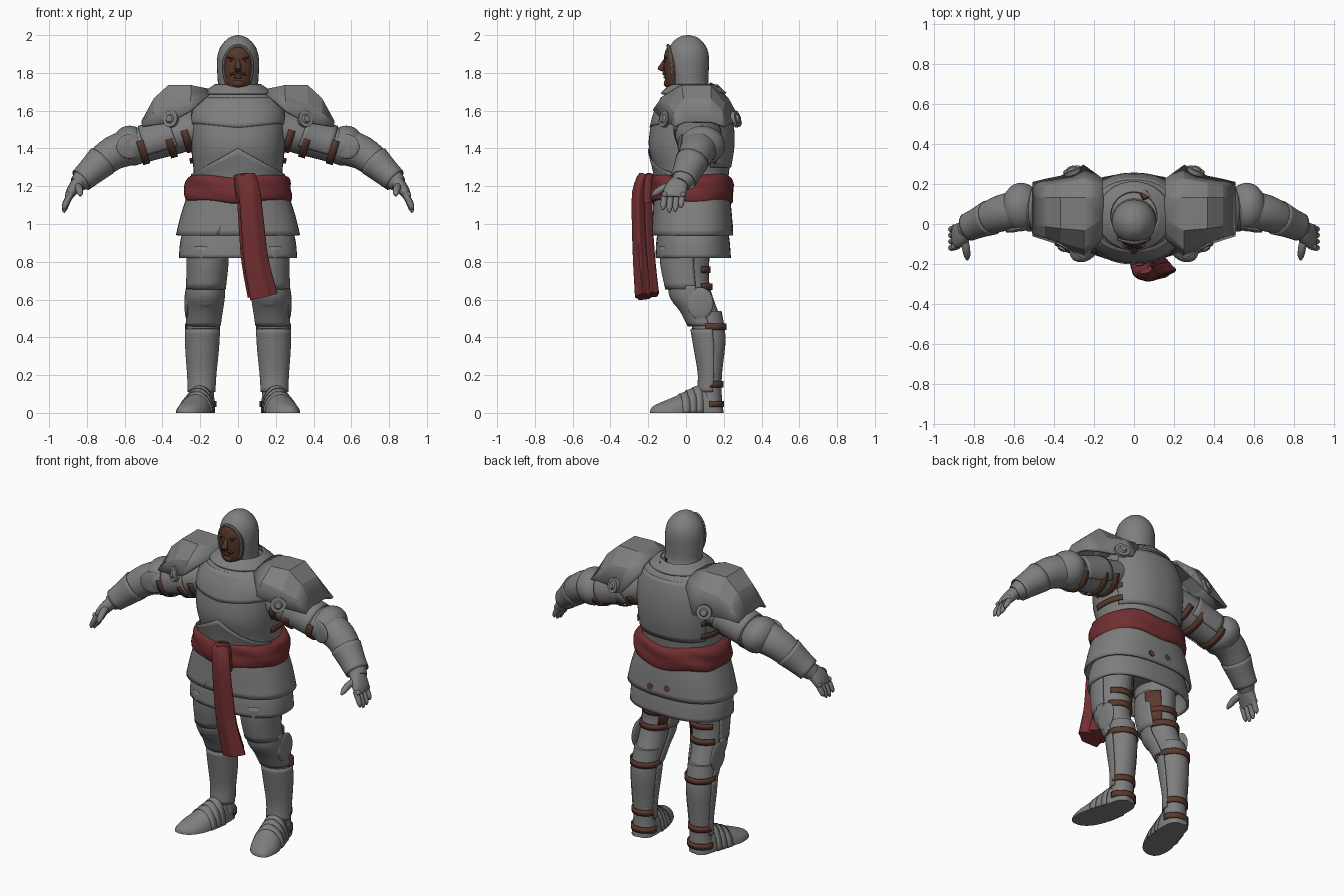
import bpy, bmesh, math
from mathutils import Vector, Matrix
X, Y, Z = Vector((1, 0, 0)), Vector((0, 1, 0)), Vector((0, 0, 1))


def material(name, rgb):
    m = bpy.data.materials.new(name)
    m.diffuse_color = (*rgb, 1)
    return m


STEEL = material("steel grey", (0.21, 0.21, 0.21))
CLOTH = material("sash red", (0.17, 0.028, 0.031))
LEATHER = material("leather brown", (0.105, 0.043, 0.026))
SKIN = material("skin brown", (0.09, 0.038, 0.023))
HAIR = material("hair dark", (0.045, 0.02, 0.013))


def finish(name, bm, mat, mirror=False, thick=0, angle=35):
    bmesh.ops.recalc_face_normals(bm, faces=bm.faces)
    me = bpy.data.meshes.new(name)
    bm.to_mesh(me)
    bm.free()
    me.materials.append(mat)
    ob = bpy.data.objects.new(name, me)
    bpy.context.collection.objects.link(ob)
    bpy.ops.object.select_all(action='DESELECT')
    ob.select_set(True)
    bpy.context.view_layer.objects.active = ob
    bpy.ops.object.shade_smooth_by_angle(angle=math.radians(angle))
    if thick:
        s = ob.modifiers.new("thickness", 'SOLIDIFY')
        s.thickness, s.offset = thick, 0
    if mirror:
        ob.modifiers.new("mirror", 'MIRROR')
    return ob


def spline(rows, sub):
    """Catmull-Rom through the rows so lofts curve smoothly."""
    out = []
    for i in range(len(rows) - 1):
        p = [rows[max(0, min(len(rows) - 1, i + k))] for k in (-1, 0, 1, 2)]
        for s in range(sub):
            t = s / sub
            out.append([0.5 * (2 * b + (c - a) * t + (2 * a - 5 * b + 4 * c - d) * t * t
                        + (3 * b - a - 3 * c + d) * t ** 3) for a, b, c, d in zip(*p)])
    return out + [list(rows[-1])]


def loft(name, rows, mat, side=None, n=32, arc=None, power=1, sub=3, cap=True, edit=None, wave=None, **kw):
    """Rows are (x, y, z, ru, rv). Upright rings unless side gives the ring's u direction."""
    rows = spline(rows, sub)
    c = [Vector(r[:3]) for r in rows]
    bm, rings = bmesh.new(), []
    a0, a1 = [math.radians(a) for a in (arc or (0, 360))]
    for i, r in enumerate(rows):
        d = Z if side is None else (c[min(i + 1, len(c) - 1)] - c[max(i - 1, 0)]).normalized()
        s = side or X
        u = (s - d * s.dot(d)).normalized()
        v = d.cross(u)
        ring = []
        for k in range(n + (1 if arc else 0)):
            a = a0 + (a1 - a0) * k / n
            f = wave(a, i / (len(rows) - 1)) if wave else 1
            ca, sa = math.cos(a), math.sin(a)
            p = c[i] + u * r[3] * f * math.copysign(abs(ca) ** power, ca) + v * r[4] * f * math.copysign(abs(sa) ** power, sa)
            ring.append(bm.verts.new(edit(p, i / (len(rows) - 1)) if edit else p))
        rings.append(ring)
    for A, B in zip(rings, rings[1:]):
        for k in range(n):
            j = (k + 1) % len(A)
            bm.faces.new((A[k], A[j], B[j], B[k]))
    if cap and not arc:
        bm.faces.new(rings[0])
        bm.faces.new(rings[-1])
    return finish(name, bm, mat, **kw)


def ball(name, loc, size, mat, rot=None, mirror=False):
    bm = bmesh.new()
    M = Matrix.Translation(loc) @ (rot or Matrix()) @ Matrix.Diagonal((*size, 1))
    bmesh.ops.create_uvsphere(bm, u_segments=24, v_segments=14, radius=1, matrix=M)
    return finish(name, bm, mat, mirror)


def disc(name, loc, normal, r, h, mat, mirror=True, r2=None, seg=20):
    bm = bmesh.new()
    M = Matrix.Translation(loc) @ Vector(normal).to_track_quat('Z', 'Y').to_matrix().to_4x4()
    bmesh.ops.create_cone(bm, cap_ends=True, segments=seg, radius1=r, radius2=r2 or r, depth=h, matrix=M)
    return finish(name, bm, mat, mirror)


# Head: hood, face showing through it, rim and features
loft("hood", [(0, .03, 1.67, .13, .12), (0, .022, 1.73, .108, .1), (0, .015, 1.8, .11, .105), (0, .012, 1.88, .11, .11),
              (0, .01, 1.94, .092, .096), (0, .01, 1.985, .05, .055), (0, .01, 2.0, .008, .008)], STEEL, sub=4)
loft("face", [(0, -.03, 1.715, .05, .06), (0, -.03, 1.735, .07, .078), (0, -.03, 1.78, .083, .083), (0, -.03, 1.83, .089, .086),
              (0, -.03, 1.88, .086, .087), (0, -.03, 1.92, .068, .078), (0, -.03, 1.945, .04, .06)], SKIN)
rim = [(.077 * math.cos(a), -.086 - .01 * math.sin(a) + .012 * abs(math.cos(a)), 1.83 + .115 * math.sin(a), .009, .009)
       for a in [k * math.tau / 24 for k in range(25)]]
loft("hood_rim", rim, STEEL, side=Y, n=8, sub=1)
loft("nose", [(0, -.108, 1.875, .009, .008), (0, -.122, 1.85, .012, .012), (0, -.133, 1.822, .018, .017),
              (0, -.116, 1.808, .012, .012)], SKIN, n=12)
ball("brow", (.033, -.107, 1.876), (.027, .011, .006), SKIN, Matrix.Rotation(-.2, 4, 'Y'), True)
ball("eye", (.032, -.106, 1.86), (.014, .006, .004), HAIR, mirror=True)
ball("moustache", (.02, -.115, 1.797), (.026, .01, .007), HAIR, Matrix.Rotation(.3, 4, 'Y'), True)
ball("lip", (0, -.11, 1.776), (.022, .01, .007), SKIN)
ball("chin", (0, -.09, 1.745), (.036, .028, .024), SKIN)

# Torso: cuirass, gorget, plate edges
loft("cuirass", [(0, .035, 1.18, .235, .185), (0, .033, 1.28, .235, .195), (0, .025, 1.4, .248, .222),
                 (0, .03, 1.52, .255, .217), (0, .035, 1.6, .245, .2), (0, .045, 1.67, .205, .172), (0, .045, 1.715, .13, .125)],
     STEEL, power=.88, n=40)
loft("gorget", [(0, .04, 1.69, .185, .17), (0, .04, 1.718, .145, .14), (0, .04, 1.735, .118, .122)], STEEL, thick=.012, cap=False)
loft("chest_plate", [(0, .03, 1.53, .255, .22), (0, .035, 1.6, .247, .204), (0, .045, 1.67, .205, .175)], STEEL, power=.88,
     arc=(195, 345), thick=.006, edit=lambda p, t: p - Z * .02 * (1 - t) * max(0, 1 - abs(p.x) / .2))
loft("belly_plate", [(0, .033, 1.2, .24, .195), (0, .031, 1.28, .241, .203), (0, .027, 1.4, .25, .226)], STEEL, power=.88,
     arc=(190, 350), thick=.006, edit=lambda p, t: p - Z * .55 * abs(p.x) * t)
loft("back_plate", [(0, .035, 1.3, .24, .2), (0, .027, 1.42, .252, .226), (0, .03, 1.56, .254, .216), (0, .042, 1.66, .21, .18)],
     STEEL, power=.88, arc=(25, 155), thick=.008)
for i, z in enumerate((1.32, 1.4)):
    loft(f"side_strap_{i}", [(0, .03, z, .25, .223), (0, .03, z + .03, .253, .227)], LEATHER, power=.88, arc=(-12, 32), n=10,
         sub=1, thick=.008, mirror=True)
disc("neck_buckle", (.055, .145, 1.728), (.2, .5, 1), .027, .02, LEATHER, False, seg=4)

# Skirt plates below the waist
loft("skirt_upper", [(0, .03, 1.15, .262, .195), (0, .033, 1.05, .295, .203), (0, .033, .94, .322, .21)], STEEL, power=.82,
     n=48, cap=False, thick=.014)
loft("skirt_lower", [(0, .037, .96, .285, .18), (0, .037, .9, .3, .188), (0, .038, .82, .306, .193)], STEEL, power=.82,
     n=48, cap=False, thick=.014)
loft("skirt_flap", [(-.05, -.158, 1.11, .005, .006), (-.11, -.176, .94, .005, .006)], STEEL, n=8)
loft("skirt_lining", [(0, .035, .93, .275, .175), (0, .035, .95, .275, .175)], STEEL, power=.82, sub=1)
for x, z in ((-.04, 1.0), (.075, .985)):
    disc("skirt_buckle", (x, .24, z), (0, 1, .12), .022, .014, LEATHER, False, seg=6)

# Red sash with folds, knot and hanging tail
loft("sash", [(0, .03, 1.115, .262, .2), (0, .03, 1.125, .278, .217), (0, .03, 1.16, .285, .223), (0, .03, 1.19, .282, .221),
              (0, .03, 1.22, .28, .22), (0, .03, 1.245, .268, .212), (0, .03, 1.255, .245, .195)], CLOTH, power=.85, n=64,
     wave=lambda a, t: 1 + .014 * math.sin(5 * a + 9 * t), edit=lambda p, t: p - Z * .01 * math.cos(18 * p.x))
loft("sash_knot", [(.035, -.2, 1.265, .035, .03), (.035, -.212, 1.25, .05, .052), (.04, -.217, 1.18, .055, .058),
                   (.05, -.215, 1.11, .05, .05)], CLOTH, wave=lambda a, t: 1 + .05 * math.sin(5 * a))
for i, (dx, dy, w) in enumerate(((0, 0, 0), (-.025, .04, -.012))):
    loft(f"sash_tail_{i}", [(.045 + dx, -.225 + dy, 1.26, .045, .025), (.06 + dx, -.25 + dy, 1.17, .056 + w, .034),
                            (.075 + dx, -.25 + dy, 1.0, .06 + w, .035), (.095 + dx, -.24 + dy, .8, .064 + w, .038),
                            (.135 + dx, -.225 + dy, .615 + dy / 4, .072 + w, .042)], CLOTH, side=X, n=40,
         wave=lambda a, t: 1 + .09 * t ** .5 * math.sin(5 * a + 1))

# Legs, one side mirrored
loft("thigh", [(.152, .0, .96, .108, .13), (.16, -.002, .8, .103, .125), (.168, .01, .7, .097, .112), (.178, .045, .61, .084, .098),
               (.184, .1, .5, .078, .085)], STEEL, mirror=True)
loft("thigh_plate", [(.161, -.003, .88, .108, .133), (.162, -.003, .78, .107, .129), (.17, .012, .655, .101, .118)], STEEL,
     arc=(150, 380), thick=.008, mirror=True)
loft("greave", [(.184, .1, .54, .078, .088), (.188, .12, .44, .083, .086), (.19, .13, .36, .081, .078), (.192, .132, .22, .07, .06),
                (.193, .13, .13, .064, .058), (.193, .13, .05, .07, .062)], STEEL, mirror=True)
loft("greave_plate", [(.188, .116, .445, .09, .09), (.19, .126, .34, .086, .082), (.192, .13, .2, .074, .064),
                      (.193, .125, .11, .07, .066)], STEEL, arc=(165, 375), thick=.007, mirror=True)
loft("knee_plate", [(.172, .02, .675, .1, .112), (.174, .035, .61, .1, .116), (.178, .07, .54, .094, .099), (.184, .1, .46, .088, .087)],
     STEEL, arc=(165, 375), thick=.008, mirror=True)
ball("knee_cap", (.172, -.015, .61), (.075, .06, .06), STEEL, Matrix.Rotation(-.4, 4, 'X'), True)
ball("knee_wing", (.27, .075, .58), (.014, .07, .085), STEEL, mirror=True)
for i, (x, z, cy, rx, ry, a0, a1) in enumerate(((.162, .74, .003, .102, .122, 40, 170), (.172, .65, .028, .094, .109, 30, 175),
                                                (.188, .438, .12, .088, .09, -10, 190), (.193, .135, .13, .07, .063, -10, 190),
                                                (.193, .03, .13, .075, .066, -5, 185))):
    loft(f"leg_strap_{i}", [(x, cy, z, rx, ry), (x, cy, z + .034, rx, ry)], LEATHER, arc=(a0, a1), n=20, sub=1, thick=.009, mirror=True)
loft("inner_thigh_leather", [(.157, .0, .87, .108, .131), (.168, .005, .68, .1, .115)], LEATHER, arc=(120, 165), n=8, thick=.008, mirror=True)


# Armoured shoes, flattened on the ground, with overlapping lames
def flat(p, t):
    return Vector((p.x, p.y, max(p.z, 0)))


foot = [(.188, .193, 0, .03, .05), (.192, .165, 0, .06, .1), (.2, .1, 0, .073, .15), (.21, .03, 0, .077, .13),
        (.232, -.05, 0, .086, .09), (.258, -.12, 0, .076, .06), (.28, -.17, 0, .045, .036), (.286, -.188, 0, .012, .012)]
loft("shoe", foot, STEEL, side=X, edit=flat, mirror=True)
for i, (x, y, w, h) in enumerate(((.205, .055, .08, .146), (.213, .02, .083, .13), (.222, -.015, .086, .112))):
    loft(f"shoe_lame_{i}", [(x - .003, y + .02, 0, w, h), (x + .006, y - .02, 0, w, h - .014)], STEEL, side=X, arc=(0, 180), n=20, sub=1,
         thick=.007, edit=flat, mirror=True)

# Faceted shoulder plates: arches of (y, z) at each x
ARCHES = [(.155, (-.06, 1.68), (-.03, 1.695), (.03, 1.708), (.13, 1.708), (.19, 1.69), (.22, 1.65)),
          (.25, (-.17, 1.6), (-.12, 1.67), (-.03, 1.728), (.13, 1.728), (.22, 1.66), (.29, 1.53)),
          (.365, (-.1, 1.535), (-.085, 1.63), (-.02, 1.73), (.13, 1.73), (.2, 1.64), (.235, 1.53)),
          (.44, (-.075, 1.525), (-.06, 1.59), (-.01, 1.66), (.13, 1.66), (.19, 1.59), (.22, 1.525)),
          (.505, (-.055, 1.515), (-.045, 1.525), (-.005, 1.54), (.13, 1.54), (.18, 1.525), (.205, 1.515))]
bm = bmesh.new()
grid = [[bm.verts.new((x, y, z)) for y, z in pts] for x, *pts in ARCHES]
for A, B in zip(grid, grid[1:]):
    for k in range(5):
        bm.faces.new((A[k], A[k + 1], B[k + 1], B[k]))
finish("shoulder_plate", bm, STEEL, True, .016, 18)
for name, loc, nrm in (("front", Vector((.355, -.112, 1.555)), Vector((.5, -.85, .2))), ("back", Vector((.31, .265, 1.555)), Vector((.35, .9, .25)))):
    disc(f"{name}_rondel", loc, nrm, .044, .022, STEEL)
    disc(f"{name}_rondel_boss", loc + nrm * .014, nrm, .028, .016, STEEL, r2=.018)

# Arms
loft("upper_arm", [(.2, .05, 1.51, .12, .1), (.33, .065, 1.47, .115, .1), (.45, .075, 1.435, .105, .096), (.58, .075, 1.4, .1, .095)],
     STEEL, side=Y, mirror=True)
loft("arm_plate", [(.33, .065, 1.475, .121, .106), (.41, .073, 1.447, .114, .102), (.5, .076, 1.42, .11, .1)], STEEL, side=Y,
     arc=(-40, 215), thick=.007, mirror=True)
ball("elbow_plate", (.565, .085, 1.415), (.095, .122, .108), STEEL, Matrix.Rotation(.45, 4, 'Y'), True)
ball("elbow_wing", (.575, -.022, 1.41), (.07, .014, .065), STEEL, Matrix.Rotation(-.25, 4, 'Z'), True)
loft("forearm", [(.58, .07, 1.405, .098, .096), (.66, .055, 1.375, .092, .09), (.74, .025, 1.315, .08, .08), (.81, -.005, 1.25, .062, .06),
                 (.85, -.03, 1.21, .048, .045)], STEEL, side=Y, mirror=True)
loft("cuff", [(.72, .032, 1.333, .086, .085), (.78, .006, 1.277, .073, .071), (.83, -.015, 1.232, .068, .062)], STEEL, side=Y,
     cap=False, thick=.007, mirror=True)
for i, (x, y, z, r, a) in enumerate(((.265, .058, 1.492, .121, 175), (.35, .066, 1.463, .119, 185), (.495, .076, 1.421, .112, 165))):
    loft(f"arm_strap_{i}", [(x, y, z, r, r - .012), (x + .036, y, z - .011, r - .003, r - .013)], LEATHER, side=Y, arc=(a, 345), n=24,
         sub=1, thick=.008, mirror=True)

# Gauntlet hands
loft("palm", [(.83, -.02, 1.235, .042, .035), (.86, -.045, 1.2, .056, .034), (.885, -.06, 1.165, .062, .028), (.897, -.063, 1.14, .055, .02)],
     STEEL, side=Y, n=20, power=.85, mirror=True)
for i, (y, L) in enumerate(((-.112, .085), (-.08, .1), (-.048, .095), (-.018, .075))):
    loft(f"finger_{i}", [(.885, y, 1.16, .016, .017), (.905, y - .005, 1.16 - L * .45, .0165, .016), (.918, y - .008, 1.16 - L * .8, .014, .014),
                         (.922, y - .01, 1.16 - L, .005, .005)], STEEL, side=Y, n=12, mirror=True)
    ball(f"knuckle_{i}", (.9, y, 1.155), (.016, .016, .016), STEEL, mirror=True)
loft("thumb", [(.852, -.07, 1.2, .02, .02), (.842, -.12, 1.19, .02, .02), (.836, -.16, 1.165, .016, .016), (.835, -.18, 1.15, .005, .005)],
     STEEL, side=X, n=12, mirror=True)
